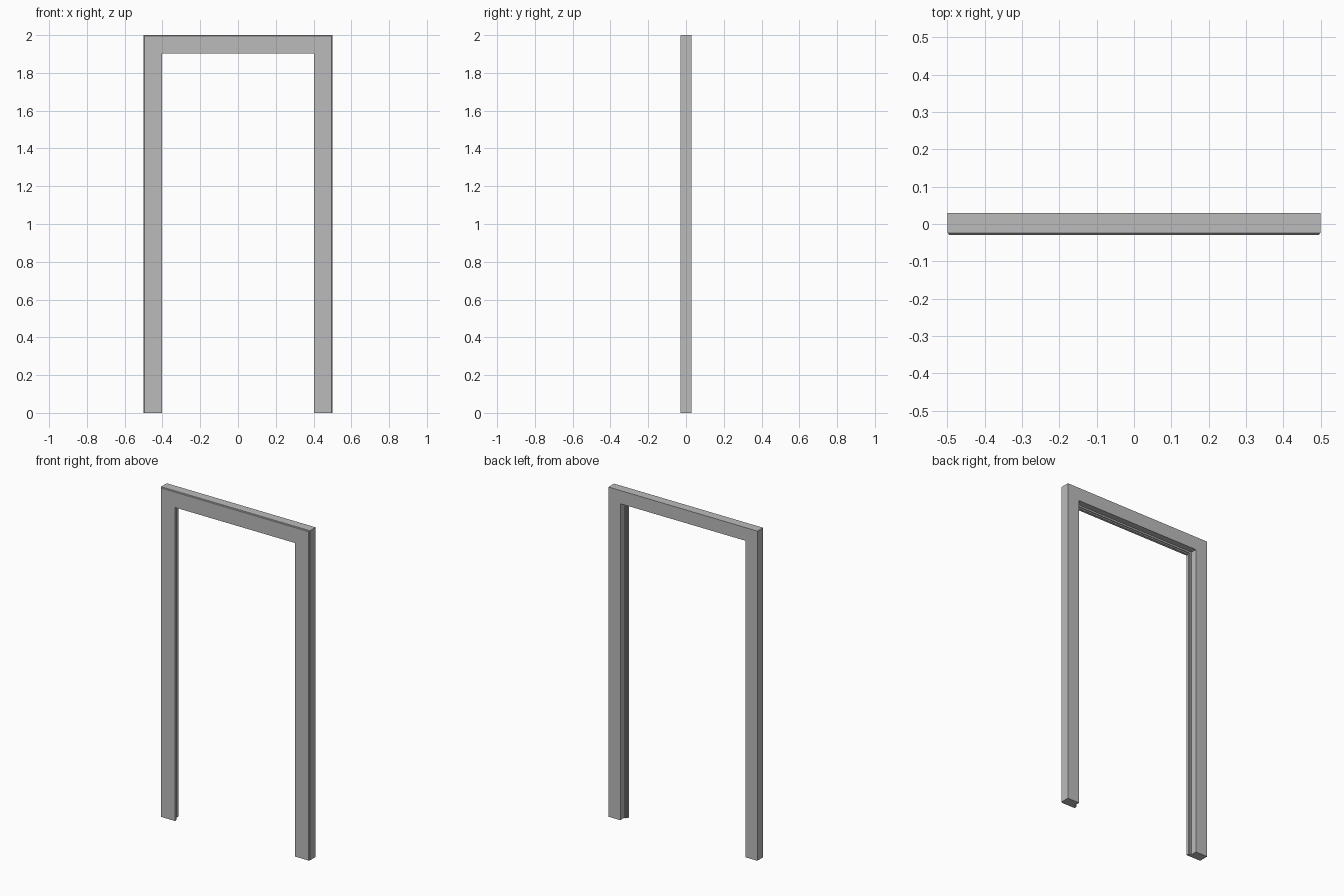
import bpy, bmesh

if "Cube" in bpy.data.objects:
    bpy.data.objects.remove(bpy.data.objects["Cube"])

mat = bpy.data.materials.new("grey_paint")
mat.diffuse_color = (0.5, 0.5, 0.5, 1)
mat.use_nodes = True
mat.node_tree.nodes["Principled BSDF"].inputs["Base Color"].default_value = mat.diffuse_color

W, H = 0.5, 2.0  # half width and height of the outer edge

# Cross-section: (distance inward from outer edge, y)
profile = [(0.0, 0.03), (0.0, -0.024), (0.003, -0.025), (0.003, -0.028), (0.005, -0.03),
           (0.098, -0.03), (0.098, -0.014), (0.09, -0.014), (0.09, -0.008),
           (0.08, -0.008), (0.08, 0.03)]

# Sweep the section up one leg, across the head and down, with mitred corners
bm = bmesh.new()
def ring(corner):
    return [bm.verts.new(corner(d, y)) for d, y in profile]
rings = [ring(lambda d, y: (-W + d, y, 0)), ring(lambda d, y: (-W + d, y, H - d)),
         ring(lambda d, y: (W - d, y, H - d)), ring(lambda d, y: (W - d, y, 0))]
n = len(profile)
for a, b in zip(rings, rings[1:]):
    for i in range(n):
        j = (i + 1) % n
        bm.faces.new((a[i], a[j], b[j], b[i]))
for end in (rings[0], rings[-1]):
    bm.faces.new(end)
bmesh.ops.recalc_face_normals(bm, faces=bm.faces)

mesh = bpy.data.meshes.new("door_frame")
bm.to_mesh(mesh)
bm.free()
mesh.materials.append(mat)
frame = bpy.data.objects.new("door_frame", mesh)
bpy.context.collection.objects.link(frame)
